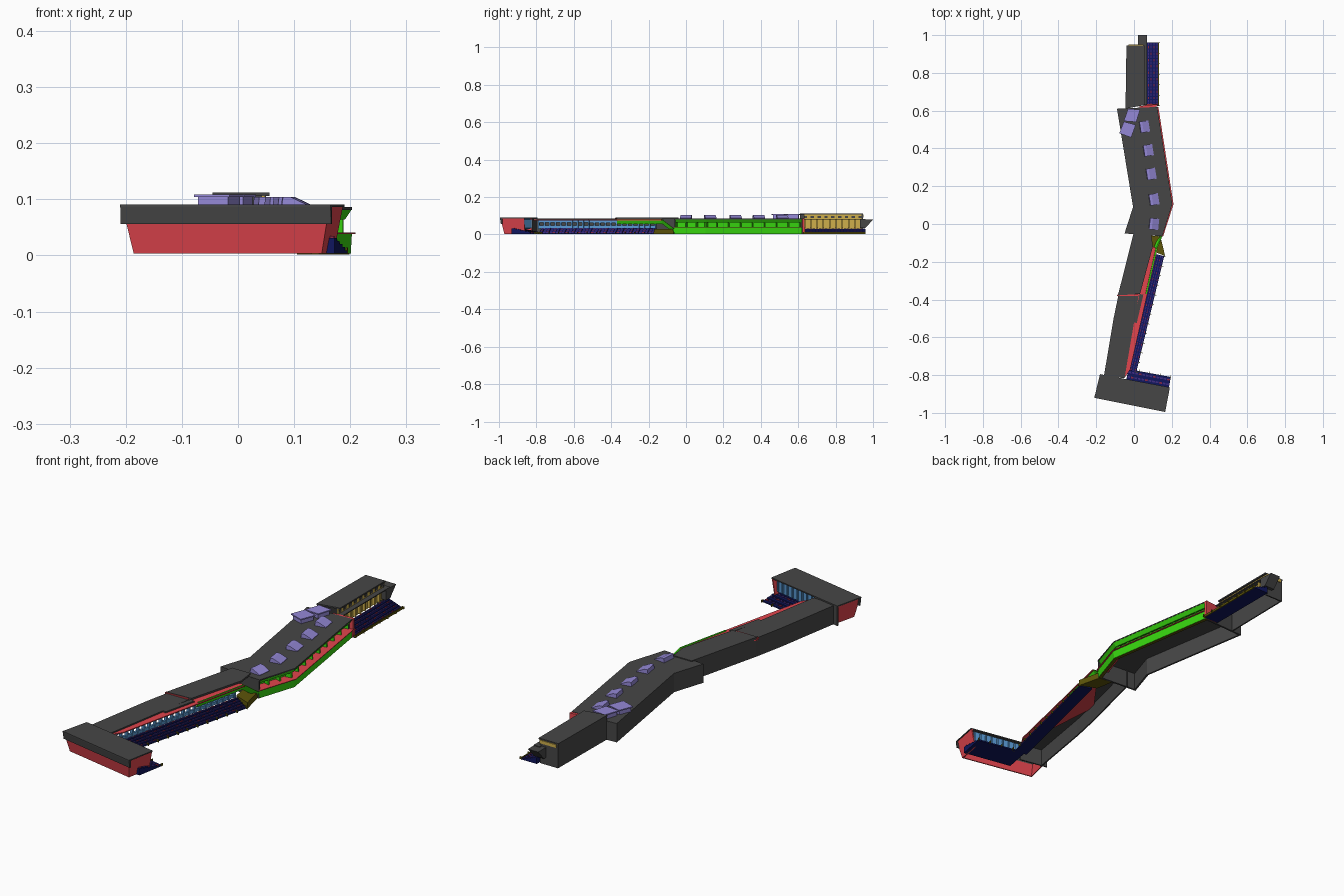
import bpy, bmesh, math
from mathutils import Vector

if "Cube" in bpy.data.objects:
    bpy.data.objects.remove(bpy.data.objects["Cube"])

COLORS = {"dark": (.062, .062, .062), "red": (.76, .06, .075), "navy": (.005, .008, .11),
          "blue": (.1, .32, .65), "green": (.04, .68, .005), "olive": (.11, .09, .003),
          "gold": (.62, .43, .07), "purple": (.3, .25, .68), "violet": (.05, .025, .22),
          "maroon": (.25, .02, .06)}
MATS = {}
for n, c in COLORS.items():
    MATS[n] = bpy.data.materials.new(n)
    MATS[n].diffuse_color = (*c, 1)


def finish(name, bm, color):
    bmesh.ops.recalc_face_normals(bm, faces=bm.faces)
    me = bpy.data.meshes.new(name)
    bm.to_mesh(me)
    bm.free()
    ob = bpy.data.objects.new(name, me)
    bpy.context.collection.objects.link(ob)
    me.materials.append(MATS[color])
    return ob


def prism(name, pts, z0, z1, color):
    """Vertical extrusion of a plan outline."""
    bm = bmesh.new()
    lo = [bm.verts.new((x, y, z0)) for x, y in pts]
    hi = [bm.verts.new((x, y, z1)) for x, y in pts]
    bm.faces.new(lo)
    bm.faces.new(hi)
    for i in range(len(pts)):
        j = (i + 1) % len(pts)
        bm.faces.new((lo[i], lo[j], hi[j], hi[i]))
    return finish(name, bm, color)


def normal(a, b):
    """Plan normal to the right of travel."""
    d = (Vector(b[:2]) - Vector(a[:2])).normalized()
    return Vector((d.y, -d.x))


def ribbon(name, path, profile, color):
    """Sweep a closed (offset, z) profile along a mitred path."""
    bm = bmesh.new()
    rings = []
    for i, p in enumerate(path):
        n1 = normal(path[max(i - 1, 0)], path[max(i, 1)])
        n2 = normal(path[min(i, len(path) - 2)], path[min(i + 1, len(path) - 1)])
        m = (n1 + n2) / (1 + n1.dot(n2))
        dz = p[2] if len(p) > 2 else 0
        rings.append([bm.verts.new((p[0] + m.x * o, p[1] + m.y * o, z + dz)) for o, z in profile])
    k = len(profile)
    for r, s in zip(rings, rings[1:]):
        for i in range(k):
            bm.faces.new((r[i], r[(i + 1) % k], s[(i + 1) % k], s[i]))
    bm.faces.new(rings[0])
    bm.faces.new(rings[-1])
    return finish(name, bm, color)


def rect(o0, o1, z0, z1):
    return [(o0, z0), (o1, z0), (o1, z1), (o0, z1)]


def add_box(bm, a, b, t0, t1, o0, o1, z0, z1):
    """Box between fractions t of segment ab, offsets o and heights z."""
    a, b, n = Vector(a), Vector(b), normal(a, b)
    v = [bm.verts.new((*(a.lerp(b, t) + n * o), z)) for z in (z0, z1)
         for t, o in ((t0, o0), (t1, o0), (t1, o1), (t0, o1))]
    for f in ((0, 1, 2, 3), (4, 5, 6, 7), (0, 1, 5, 4), (1, 2, 6, 5), (2, 3, 7, 6), (3, 0, 4, 7)):
        bm.faces.new([v[i] for i in f])


def posts(name, a, b, count, o0, o1, z0, z1, color, width=.006):
    bm = bmesh.new()
    w = width / (Vector(b) - Vector(a)).length / 2
    for i in range(count):
        t = w + (1 - 2 * w) * i / (count - 1)
        add_box(bm, a, b, t - w, t + w, o0, o1, z0, z1)
    finish(name, bm, color)


def stand(name, a, b, width, z0, z1, blocks, rows=5):
    """Solid tiered seating rising away from front edge ab."""
    prof, dw, dz = [(0, .003)], width / rows, (z1 - z0) / rows
    for r in range(rows):
        prof += [(-r * dw, z0 + r * dz), (-(r + 1) * dw, z0 + r * dz)]
    prof.append((-width, .003))
    ribbon(name + "_tiers", [a, b], prof, "navy")
    sets = {"violet": bmesh.new(), "maroon": bmesh.new()}
    for r in range(rows):
        for k in range(blocks):
            bm = sets["maroon" if (k + 2 * r) % 4 == 0 else "violet"]
            o = -r * dw - dw * .45
            add_box(bm, a, b, (k + .12) / blocks, (k + .88) / blocks, o, o - dw * .35,
                    z0 + r * dz - .001, z0 + r * dz + .003)
    for c, bm in sets.items():
        finish(name + "_seats_" + c, bm, c)
    posts(name + "_front_fins", a, b, blocks // 3 + 1, -.004, .008, .003, z0 + .005, "olive", .003)


# --- South cross block: roof, sloped dark fascia, red walls, window front
A, B, C, D = (-.18, -.795), (.19, -.865), (.165, -.995), (-.21, -.92)
prism("south_roof", [A, B, C, D], .086, .091, "dark")
ribbon("south_fascia", [D, C], [(0, .091), (-.005, .056), (-.012, .056), (-.012, .088)], "dark")
ribbon("south_red_walls", [A, D, C, B], [(-.003, .087), (-.02, .003), (-.025, .003), (-.009, .087)], "red")
ribbon("south_window_wall", [(.165, -.875), (-.06, -.832)], rect(-.006, 0, .03, .087), "blue")
posts("south_mullions", (.165, -.875), (-.06, -.832), 9, 0, .006, .035, .08, "blue")
ribbon("south_back_wall", [(-.05, -.82), A], rect(-.006, 0, .003, .087), "dark")
stand("south_stand", (.195, -.81), (-.03, -.768), .125, .009, .037, 12)

# --- Lower wing: two roof sections, eave, back wall, windows, stand
prism("lower_roof_south", [(-.16, -.81), (-.05, -.815), (.025, -.375), (-.082, -.375), (-.108, -.5)],
      .079, .085, "dark")
prism("lower_roof_north", [(-.085, -.378), (.032, -.37), (.1, -.12), (.09, -.04), (0, -.04)],
      .082, .09, "dark")
prism("lower_eave", [(-.085, -.37), (-.05, -.815), (-.02, -.77), (.125, -.13), (.1, -.12)],
      .075, .079, "red")
prism("roof_step", [(-.09, -.38), (.02, -.38), (.02, -.372), (-.088, -.372)], .08, .088, "red")
ribbon("lower_back_wall", [(0, -.04), (-.082, -.375), (-.108, -.5), (-.16, -.81)],
       rect(-.006, 0, .003, .083), "dark")
wa, wb = (-.05, -.79), (.095, -.16)
ribbon("lower_window_sill", [wa, wb], rect(-.006, .004, .033, .047), "blue")
ribbon("lower_window_head", [wa, wb], rect(-.006, .004, .064, .078), "blue")
posts("lower_mullions", wa, wb, 22, -.006, .008, .03, .078, "blue", .008)
ribbon("lower_dark_bay", [(-.005, -.52), (.03, -.37)], rect(0, .02, .062, .085), "dark")
stand("lower_stand", (.012, -.785), (.16, -.17), .058, .009, .037, 36)

# --- Green band under the eave, dropping to the main facade
ribbon("green_link_band", [(.066, -.37, 0), (.12, -.13, 0), (.148, -.065, -.05)],
       [(-.01, .056), (.002, .082), (-.004, .082), (-.016, .056)], "green")
prism("link_block", [(.075, -.06), (.14, -.066), (.165, -.17), (.09, -.14)], .003, .03, "olive")

# --- Main hall: roof, dark shell walls, layered right facade
R = [(.15, -.065), (.205, .105), (.125, .62)]
L = [(.11, .62), (-.09, .61), (-.005, .09), (-.05, -.05), (.147, -.065)]
prism("main_roof", [(.15, -.065), (.203, .105), (.123, .62)] + L[1:4], .081, .086, "dark")
ribbon("main_shell_wall", L, rect(-.008, 0, .003, .084), "dark")
ribbon("main_lower_wall", R, [(-.004, .003), (-.002, .038), (-.01, .038), (-.01, .003)], "green")
ribbon("main_ledge", R, rect(-.05, .004, .038, .041), "red")
ribbon("main_recess_wall", R, rect(-.05, -.044, .04, .082), "green")
ribbon("main_upper_fascia", R, [(-.014, .064), (-.003, .081), (-.01, .081), (-.02, .064)], "green")
ribbon("main_base_rim", R, rect(-.02, -.006, .002, .008), "olive")
for i, n in ((0, 4), (1, 9)):
    posts(f"main_posts_{i}", R[i], R[i + 1], n, -.044, -.018, .04, .07, "green", .006)
ribbon("main_north_trim", [(.125, .622), (.03, .612)], rect(0, .012, .04, .085), "red")


# --- Roof scoops, high on the left and sloping to the right
def scoop(name, x, y, ang):
    n = Vector((math.cos(ang), math.sin(ang)))
    d = Vector((-n.y, n.x)) * .03
    c = Vector((x, y))
    ribbon(name, [c - d, c + d], [(-.024, .085), (-.022, .104), (-.008, .104), (.026, .088), (.026, .085)],
           "purple")


for i, (x, y) in enumerate([(.055, .515), (.075, .39), (.09, .265), (.105, .13), (.105, 0)]):
    scoop(f"roof_scoop_{i}", x, y, math.radians(9 if i < 4 else -6))

# --- Two rooftop pavilions
for i, q in enumerate(([(-.032, .61), (.032, .605), (.012, .54), (-.054, .545)],
                       [(-.054, .542), (.01, .525), (-.015, .458), (-.078, .48)])):
    c = sum((Vector(p) for p in q), Vector((0, 0))) / 4
    prism(f"pavilion_{i}_room", [c.lerp(Vector(p), .85) for p in q], .085, .104, "purple")
    prism(f"pavilion_{i}_roof", q, .104, .109, "purple")

# --- North wing: roof, lower ledge, back wall, gold window front, end cap, stand
prism("north_roof", [(-.045, .61), (.056, .63), (.056, .945), (-.04, .945)], .106, .112, "dark")
prism("north_ledge", [(.04, .63), (.07, .63), (.07, .96), (.04, .96)], .079, .083, "dark")
ribbon("north_shell_wall", [(.05, .945), (-.038, .945), (-.042, .61)], rect(-.006, 0, .003, .107), "dark")
ribbon("north_gold_trim", [(.05, .945), (-.03, .945)], rect(0, .004, .092, .106), "gold")
ga, gb = (.048, .63), (.048, .94)
ribbon("north_window_wall", [ga, gb], rect(-.006, 0, .03, .107), "gold")
posts("north_clerestory_slots", ga, gb, 9, 0, .002, .088, .1, "dark", .018)
posts("north_mullions", ga, gb, 10, 0, .012, .035, .08, "gold", .008)
ribbon("north_end_cap", [(.07, .96), (.02, .96)], [(.04, .08), (0, .035), (-.03, .035), (-.03, .08)], "dark")
stand("north_stand", (.13, .625), (.13, .96), .075, .009, .035, 20)
ribbon("north_stand_skirt", [(.13, .625), (.13, .96)], rect(-.002, .002, .002, .012), "olive")
prism("north_stand_end", [(.06, .622), (.125, .622), (.125, .635), (.06, .635)], .003, .04, "red")

for m in bpy.data.materials:
    if m.users and not m.is_grease_pencil:
        m.use_nodes = True
        m.node_tree.nodes["Principled BSDF"].inputs["Base Color"].default_value = m.diffuse_color
